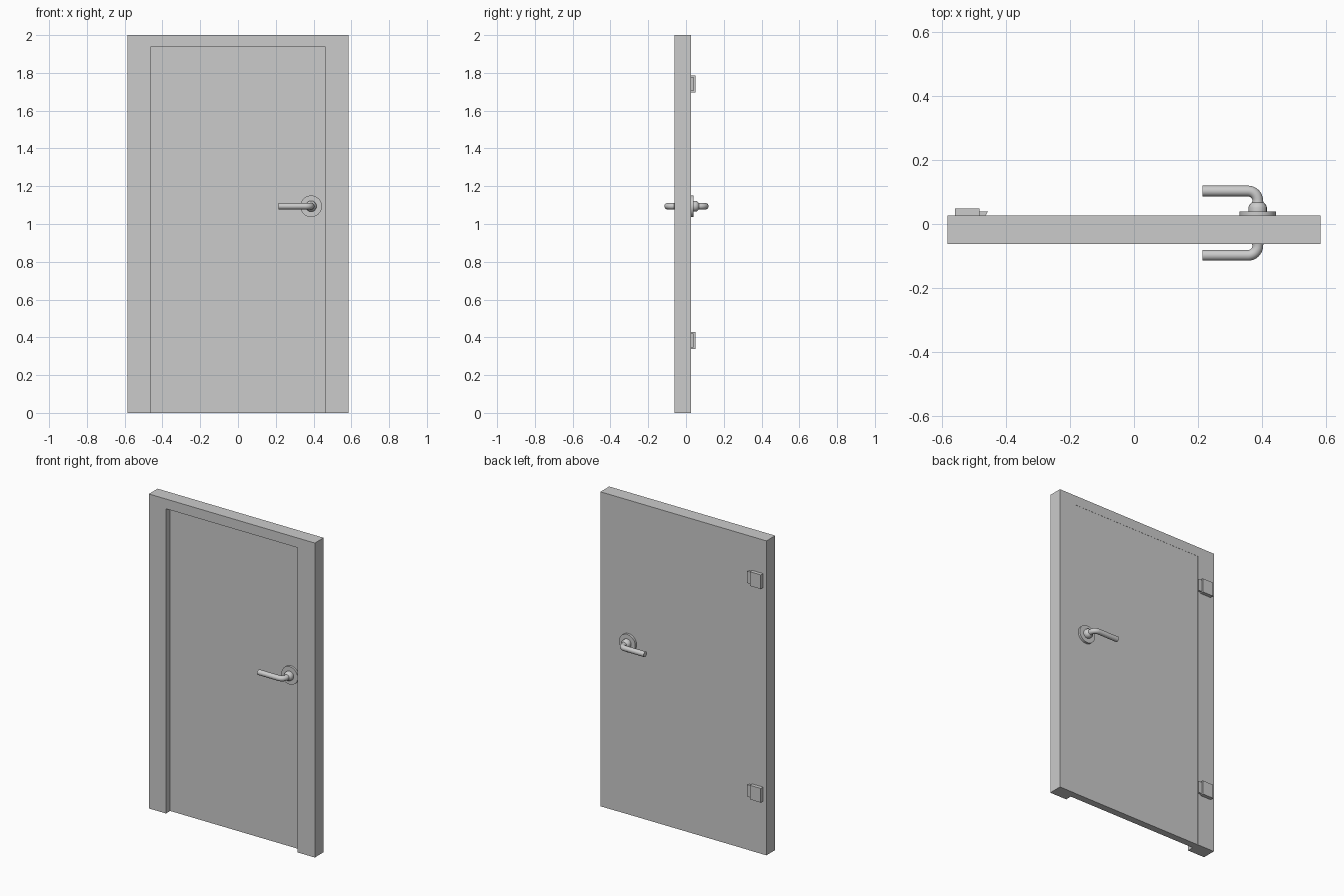
import bpy, bmesh, math

if "Cube" in bpy.data.objects:
    bpy.data.objects.remove(bpy.data.objects["Cube"])

FRONT, BACK = -0.062, 0.026      # frame depth range
DOOR_F, DOOR_B = -0.020, 0.025   # door leaf depth range
HX, HZ = 0.387, 1.094            # handle axis


def prism(name, profile, axis, lo, hi):
    """Extrude a 2D profile: axis 'y' takes (x, z) points, axis 'z' takes (x, y)."""
    bm = bmesh.new()
    pos = (lambda a, b: (a, lo, b)) if axis == 'y' else (lambda a, b: (a, b, lo))
    face = bm.faces.new([bm.verts.new(pos(a, b)) for a, b in profile])
    new = bmesh.ops.extrude_face_region(bm, geom=[face])['geom']
    offset = (0, hi - lo, 0) if axis == 'y' else (0, 0, hi - lo)
    bmesh.ops.translate(bm, vec=offset, verts=[g for g in new if isinstance(g, bmesh.types.BMVert)])
    bmesh.ops.recalc_face_normals(bm, faces=bm.faces)
    mesh = bpy.data.meshes.new(name)
    bm.to_mesh(mesh)
    bm.free()
    obj = bpy.data.objects.new(name, mesh)
    bpy.context.collection.objects.link(obj)
    return obj


def smooth(obj):
    bpy.ops.object.select_all(action='DESELECT')
    obj.select_set(True)
    bpy.context.view_layer.objects.active = obj
    if obj.type == 'CURVE':
        bpy.ops.object.convert(target='MESH')
    bpy.ops.object.shade_smooth_by_angle(angle=math.radians(35))


# Frame: one upside-down U
W, IN, TOP = 0.584, 0.463, 1.938
prism("door_frame", [(-W, 0), (-IN, 0), (-IN, TOP), (IN, TOP), (IN, 0), (W, 0), (W, 2), (-W, 2)],
      'y', FRONT, BACK)

# Door leaf, recessed at the front
prism("door_leaf", [(-IN, 0), (IN, 0), (IN, TOP), (-IN, TOP)], 'y', DOOR_F, DOOR_B)

# Hinges on the back: a block on the frame and a thin flared plate on the door
for label, zc in (("lower", 0.383), ("upper", 1.741)):
    prism(label + "_hinge_block", [(-0.56, 0.024), (-0.483, 0.024), (-0.483, 0.049), (-0.56, 0.049)],
          'z', zc - 0.045, zc + 0.045)
    prism(label + "_hinge_plate", [(-0.485, 0.024), (-0.466, 0.024), (-0.457, 0.039), (-0.485, 0.039)],
          'z', zc - 0.038, zc + 0.038)


# Lever handles: round rosette, tapering neck, bend and straight grip
def handle(label, y0, side):
    bpy.ops.mesh.primitive_cylinder_add(vertices=48, radius=0.057, depth=0.016,
                                        location=(HX, y0 + side * 0.006, HZ),
                                        rotation=(math.pi / 2, 0, 0))
    rosette = bpy.context.object
    rosette.name = label + "_rosette"
    smooth(rosette)

    # (x, distance from door, radius)
    bend, reach = 0.03, 0.078
    path = [(HX, 0.010, 0.029), (HX, 0.026, 0.029), (HX, 0.033, 0.027),
            (HX, 0.039, 0.022), (HX, 0.043, 0.0175)]
    for i in range(9):
        a = math.pi / 2 * i / 8
        path.append((HX - bend + bend * math.cos(a), reach - bend + bend * math.sin(a), 0.0168))
    path.append((0.215, reach, 0.0168))

    curve = bpy.data.curves.new(label + "_lever", 'CURVE')
    curve.dimensions = '3D'
    curve.bevel_depth = 1.0
    curve.bevel_resolution = 6
    curve.use_fill_caps = True
    spline = curve.splines.new('POLY')
    spline.points.add(len(path) - 1)
    for p, (x, d, r) in zip(spline.points, path):
        p.co = (x, y0 + side * d, HZ, 1)
        p.radius = r
    lever = bpy.data.objects.new(label + "_lever", curve)
    bpy.context.collection.objects.link(lever)
    smooth(lever)


handle("back", DOOR_B, 1)
handle("front", DOOR_F, -1)
